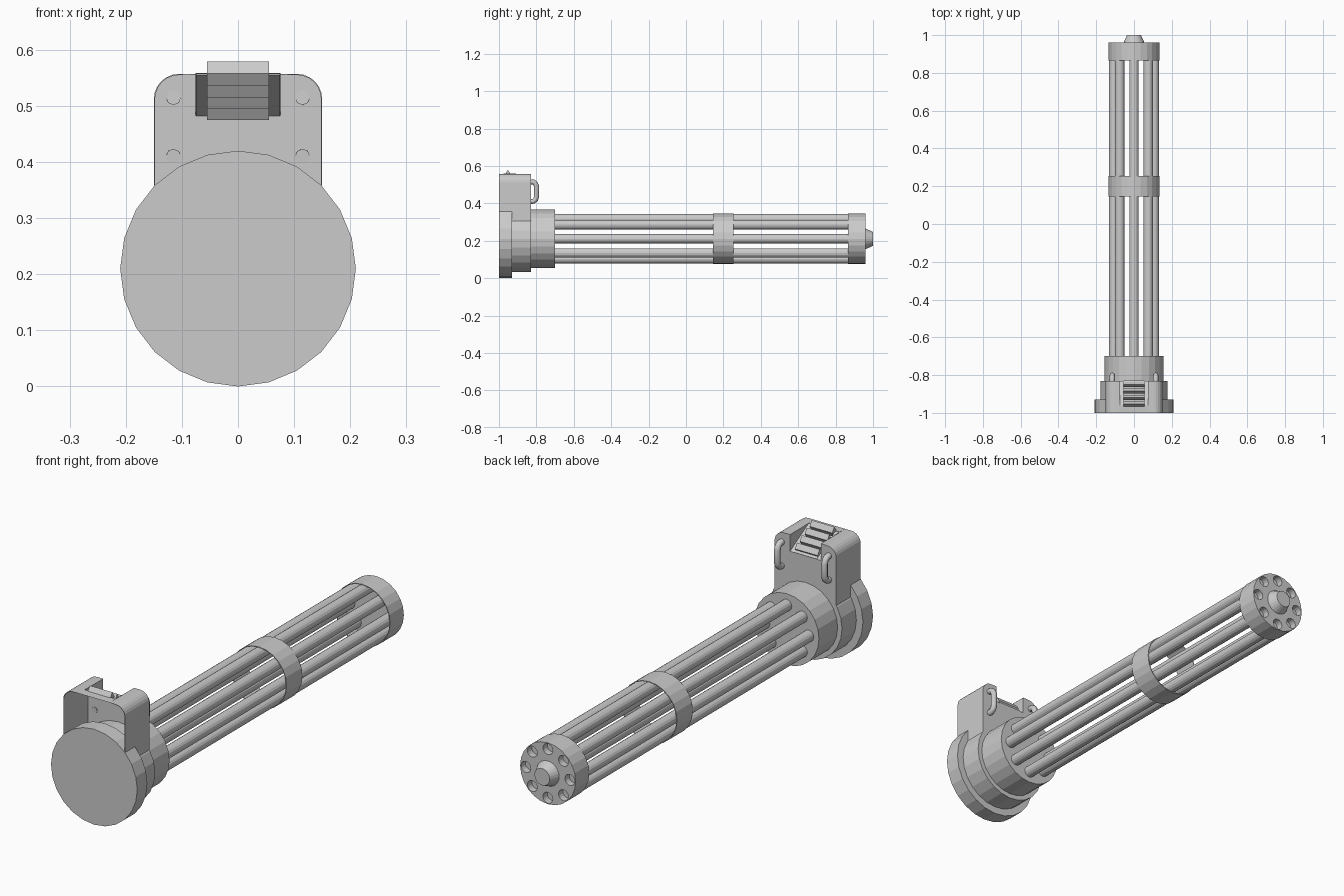
import bpy, bmesh
from math import sin, cos, pi
from mathutils import Vector

cube = bpy.data.objects.get("Cube")
if cube:
    bpy.data.objects.remove(cube, do_unlink=True)

AXIS = 0.21      # height of the barrel axis
BACK = -0.83     # rear wall of the housing

grey = bpy.data.materials.new("plain_grey")
grey.use_nodes = True
grey.diffuse_color = (0.6, 0.6, 0.6, 1)
grey.node_tree.nodes["Principled BSDF"].inputs["Base Color"].default_value = (0.6, 0.6, 0.6, 1)


def finish(name, bm, recalc=True):
    if recalc:
        bmesh.ops.recalc_face_normals(bm, faces=bm.faces)
    mesh = bpy.data.meshes.new(name)
    bm.to_mesh(mesh)
    bm.free()
    mesh.materials.append(grey)
    obj = bpy.data.objects.new(name, mesh)
    bpy.context.collection.objects.link(obj)
    return obj


def turn(bm, profile, sides=24, centre=(0, AXIS), loop=False):
    """Turn (radius, y) points around an axis along y; cap it or close the loop."""
    rings = []
    for r, y in profile:
        rings.append([bm.verts.new((centre[0] + r * sin(2 * pi * i / sides), y,
                                    centre[1] + r * cos(2 * pi * i / sides)))
                      for i in range(sides)])
    pairs = list(zip(rings, rings[1:]))
    if loop:
        pairs.append((rings[-1], rings[0]))
    else:
        bm.faces.new(rings[0])
        bm.faces.new(rings[-1])
    for a, b in pairs:
        for i in range(sides):
            j = (i + 1) % sides
            bm.faces.new((a[i], a[j], b[j], b[i]))


def turned(name, profile, **kw):
    bm = bmesh.new()
    turn(bm, profile, **kw)
    return finish(name, bm)


def barrel_centres():
    return [(0.107 * sin(i * pi / 4), AXIS + 0.107 * cos(i * pi / 4)) for i in range(8)]


# Stepped base
turned("base", [(0.21, -1), (0.21, -0.93), (0.178, -0.93), (0.178, BACK),
                (0.157, BACK), (0.157, -0.70)])

# Barrels
for n, c in enumerate(barrel_centres()):
    turned(f"barrel_{n + 1}", [(0.025, -0.71), (0.025, 0.93)], sides=16, centre=c)

# Hollow bands around the barrels
for name, y0, y1 in (("middle_band", 0.145, 0.255), ("end_band", 0.865, 0.93)):
    turned(name, [(0.135, y0), (0.135, y1), (0.132, y1), (0.132, y0)], loop=True)

# Muzzle plate with bored holes
plate = turned("muzzle_plate", [(0.135, 0.93), (0.135, 0.96)])
bm = bmesh.new()
for c in barrel_centres():
    turn(bm, [(0.024, 0.9), (0.024, 0.99)], sides=16, centre=c)
cutter = finish("hole_cutter", bm)
cutter.hide_render = True
bore = plate.modifiers.new("holes", 'BOOLEAN')
bore.object = cutter
bore.operation = 'DIFFERENCE'
bore.solver = 'EXACT'
bpy.context.view_layer.objects.active = plate
bpy.ops.object.modifier_apply(modifier="holes")
bpy.data.objects.remove(cutter, do_unlink=True)

# Nose cone
turned("nose_cone", [(0.055, 0.955), (0.055, 0.96), (0.037, 1.0)])

# Housing shell, open at the front, with a sloped notch at the top rear
W, TOP, R, NX, NZ, NY = 0.15, 0.557, 0.045, 0.075, 0.483, -0.96
right = [(W, 0.30)] + [(W - R + R * cos(k * pi / 12), TOP - R + R * sin(k * pi / 12))
                       for k in range(7)] + [(NX, TOP)]
left = [(-x, z) for x, z in reversed(right)]
bm = bmesh.new()


def face(*points):
    bm.faces.new([bm.verts.new(p) for p in points])


for side in (right, left):
    for (xa, za), (xb, zb) in zip(side, side[1:]):
        face((xa, -1, za), (xa, BACK, za), (xb, BACK, zb), (xb, -1, zb))
face((NX, -1, TOP), (NX, NY, TOP), (-NX, NY, TOP), (-NX, -1, TOP))
face(*[(x, BACK, z) for x, z in right + [(NX, NZ), (-NX, NZ)] + left])
for x in (NX, -NX):
    face((x, BACK, TOP), (x, BACK, NZ), (x, NY, TOP))
bmesh.ops.remove_doubles(bm, verts=bm.verts, dist=0.0001)
housing = finish("housing", bm)
skin = housing.modifiers.new("skin", 'SOLIDIFY')
skin.thickness = 0.002

# Sloped frame around the vent
GX = 0.055
high, low = Vector((0, NY, TOP)), Vector((0, BACK, NZ))
bm = bmesh.new()
for x0, x1, t0, t1 in ((-NX, -GX, 0, 1), (GX, NX, 0, 1), (-GX, GX, 0, 0.1), (-GX, GX, 0.9, 1)):
    a, b = high.lerp(low, t0), high.lerp(low, t1)
    face((x0, a.y, a.z), (x0, b.y, b.z), (x1, b.y, b.z), (x1, a.y, a.z))
frame = finish("vent_frame", bm)
frame.modifiers.new("skin", 'SOLIDIFY').thickness = 0.002

# Diamond slats stepping down the slope
for n in range(4):
    y, z, h = -0.952 + 0.034 * n, 0.557 - 0.02 * n, 0.022
    bm = bmesh.new()
    ends = [[bm.verts.new((x, y + dy * 0.014, z + dz * h))
             for dy, dz in ((0, 1), (1, 0), (0, -1), (-1, 0))] for x in (-GX, GX)]
    for e in ends:
        bm.faces.new(e)
    for i in range(4):
        j = (i + 1) % 4
        bm.faces.new((ends[0][i], ends[0][j], ends[1][j], ends[1][i]))
    finish(f"vent_slat_{n + 1}", bm)

# Handles on the rear wall
for name, x in (("left_handle", 0.115), ("right_handle", -0.115)):
    path = [(BACK - 0.004, 0.515), (-0.815, 0.514), (-0.804, 0.505), (-0.799, 0.49),
            (-0.799, 0.435), (-0.804, 0.42), (-0.815, 0.411), (BACK - 0.004, 0.41)]
    curve = bpy.data.curves.new(name, 'CURVE')
    curve.dimensions = '3D'
    curve.bevel_depth = 0.0135
    curve.bevel_resolution = 2
    curve.use_fill_caps = True
    spline = curve.splines.new('POLY')
    spline.points.add(len(path) - 1)
    for p, (y, z) in zip(spline.points, path):
        p.co = (x, y, z, 1)
    curve.materials.append(grey)
    bpy.context.collection.objects.link(bpy.data.objects.new(name, curve))
